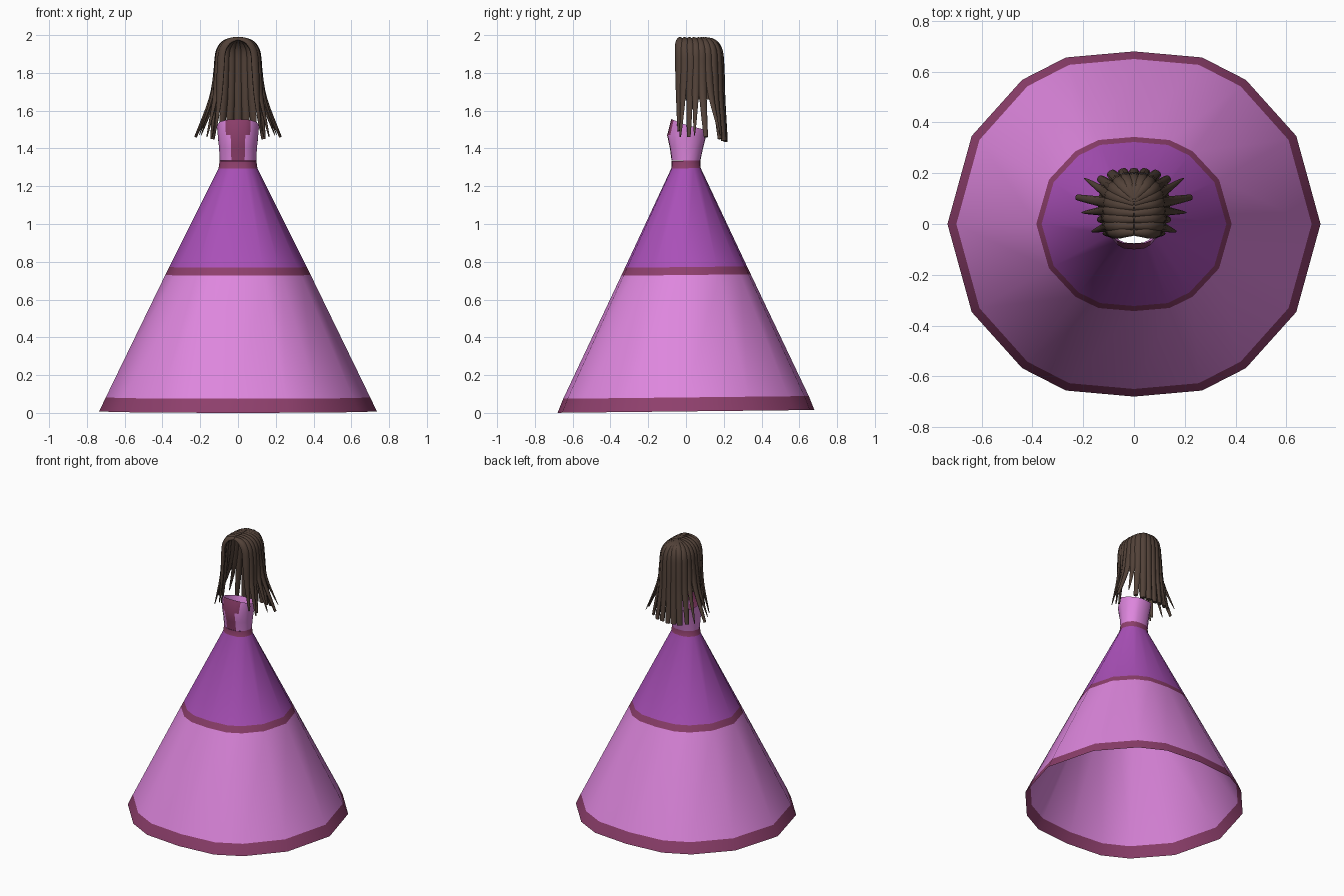
import bpy, bmesh, math
from mathutils import Vector

cube = bpy.data.objects.get("Cube")
if cube:
    bpy.data.objects.remove(cube, do_unlink=True)


def material(name, rgb):
    m = bpy.data.materials.new(name)
    m.use_nodes = True
    m.diffuse_color = (*rgb, 1)
    m.node_tree.nodes["Principled BSDF"].inputs["Base Color"].default_value = (*rgb, 1)
    return m


PINK = material("orchid pink", (0.73, 0.24, 0.73))
PURPLE = material("violet", (0.40, 0.08, 0.48))
TRIM = material("plum trim", (0.27, 0.05, 0.15))
BROWN = material("dark brown hair", (0.085, 0.054, 0.04))


def finish(name, bm, mats, angle):
    mesh = bpy.data.meshes.new(name)
    bm.to_mesh(mesh)
    bm.free()
    for m in mats:
        mesh.materials.append(m)
    ob = bpy.data.objects.new(name, mesh)
    bpy.context.collection.objects.link(ob)
    bpy.ops.object.select_all(action='DESELECT')
    ob.select_set(True)
    bpy.context.view_layer.objects.active = ob
    bpy.ops.object.shade_smooth_by_angle(angle=math.radians(angle))
    return ob


# Sixteen-sided outline shared by skirt and bodice, counter-clockwise from the front
quarter = [(0, -1), (0.365, -0.965), (0.6, -0.835), (0.87, -0.51), (1, 0)]
half = quarter + [(x, -y) for x, y in quarter[-2::-1]]
outline = half + [(-x, y) for x, y in half[-2:0:-1]]


def loft(bm, rings, rule):
    """Bridge rings of points; rule(row, column) gives the material index."""
    rows = [[bm.verts.new(p) for p in ring] for ring in rings]
    n = len(outline)
    for r, (a, b) in enumerate(zip(rows, rows[1:])):
        for i in range(n):
            j = (i + 1) % n
            bm.faces.new((a[i], a[j], b[j], b[i])).material_index = rule(r, i)


# Skirt: open cone with a hem, a middle band and a waistband
bm = bmesh.new()
profile = [(0.008, 0.735, 0.68), (0.082, 0.70, 0.65), (0.73, 0.385, 0.343),
           (0.772, 0.364, 0.323), (1.295, 0.103, 0.078), (1.335, 0.097, 0.076)]
rings = [[(x * rx, y * ry, z + 0.011 * y * ry) for x, y in outline] for z, rx, ry in profile]
loft(bm, rings, lambda r, i: (2, 0, 2, 1, 2)[r])
finish("skirt", bm, (PINK, PURPLE, TRIM), 60)

# Bodice: open at the neckline, higher in front, with a trim panel down the centre
bm = bmesh.new()
rings = []
for z, rx, front, back, rise in [(1.335, 0.097, 0.076, 0.076, 0), (1.40, 0.10, 0.085, 0.09, 0),
                                 (1.47, 0.107, 0.1, 0.108, 0), (1.525, 0.112, 0.078, 0.115, 0.03)]:
    rings.append([(x * rx, y * (front if y < 0 else back), z - rise * y) for x, y in outline])


def bodice_colour(row, col):
    reach = 2 if row == 2 else 1
    return 1 if col < reach or col >= len(outline) - reach else 0


loft(bm, rings, bodice_colour)
finish("bodice", bm, (PINK, TRIM), 50)


# Hair: locks run from the parting over the head and hang down
def smooth_path(points, steps=4):
    pts = [points[0]] + points + [points[-1]]
    out = []
    for a, b, c, d in zip(pts, pts[1:], pts[2:], pts[3:]):
        for k in range(steps):
            t = k / steps
            out.append(0.5 * (2 * b + (c - a) * t + (2 * a - 5 * b + 4 * c - d) * t * t
                              + (3 * b - a - 3 * c + d) * t ** 3))
    return out + [points[-1]]


def lock_path(root, side, tip):
    top = Vector((0, root, 1.982))
    hang = Vector((*side, 1.82))
    end = Vector(tip)
    shoulder = top.lerp(hang, 0.55)
    shoulder.z = 1.965
    bend = top.lerp(hang, 0.9)
    bend.z = 1.915
    low = hang.lerp(end, 0.28)
    low.z = 1.66
    return smooth_path([top, shoulder, bend, hang, low, end])


def add_lock(bm, path, width, thick, taper):
    sides, rows, last = 8, [], len(path) - 1
    for i, p in enumerate(path):
        along = (path[min(i + 1, last)] - path[max(i - 1, 0)]).normalized()
        out = p - Vector((0, 0.07, min(p.z, 1.8)))
        across = along.cross(out).normalized()
        out = across.cross(along)
        t = i / last
        size = min(1, 0.5 + 2 * t) * (1 - (1 - taper) * max(0, (t - 0.6) / 0.4) ** 1.5)
        rows.append([bm.verts.new(p + across * width * size * math.cos(a) + out * thick * size * math.sin(a))
                     for a in (math.tau * k / sides for k in range(sides))])
    for a, b in zip(rows, rows[1:]):
        for k in range(sides):
            j = (k + 1) % sides
            bm.faces.new((a[k], a[j], b[j], b[k]))
    bm.faces.new(rows[0])
    bm.faces.new(rows[-1])


# Each lock: root y, side (x, y), tip, end taper; front to back on the left
locks = [
    (-0.035, (0.092, -0.038), (0.12, -0.04, 1.49), 0.2),
    (-0.01, (0.106, -0.012), (0.165, -0.03, 1.46), 0.15),
    (0.015, (0.112, 0.02), (0.14, 0.015, 1.46), 0.4),
    (0.04, (0.114, 0.052), (0.205, 0.045, 1.47), 0.1),
    (0.065, (0.112, 0.085), (0.225, 0.105, 1.46), 0.45),
    (0.08, (0.105, 0.12), (0.195, 0.18, 1.47), 0.1),
    (0.09, (0.092, 0.15), (0.135, 0.18, 1.45), 0.6),
    (0.1, (0.066, 0.175), (0.09, 0.2, 1.44), 0.8),
    (0.1, (0.035, 0.187), (0.045, 0.208, 1.44), 0.8),
]

hair = bmesh.new()
lining = bmesh.new()
middle = lock_path(0.1, (0, 0.19), (0, 0.21, 1.435))
add_lock(hair, middle, 0.023, 0.014, 0.8)
for sign in (-1, 1):
    paths = []
    for root, (sx, sy), (tx, ty, tz), taper in locks:
        path = lock_path(root, (sign * sx, sy), (sign * tx, ty, tz))
        add_lock(hair, path, 0.024, 0.015, taper)
        paths.append(path)
    # Thin scalp sheet closes the gaps between neighbouring locks
    rows = [[lining.verts.new(p) for p in path[:17]] for path in paths + [middle]]
    for a, b in zip(rows, rows[1:]):
        for k in range(len(a) - 1):
            lining.faces.new((a[k], a[k + 1], b[k + 1], b[k]))

bmesh.ops.recalc_face_normals(hair, faces=hair.faces)
bmesh.ops.remove_doubles(lining, verts=lining.verts, dist=0.0005)
bmesh.ops.recalc_face_normals(lining, faces=lining.faces)
finish("hair_locks", hair, (BROWN,), 60)
finish("hair_lining", lining, (BROWN,), 60)
